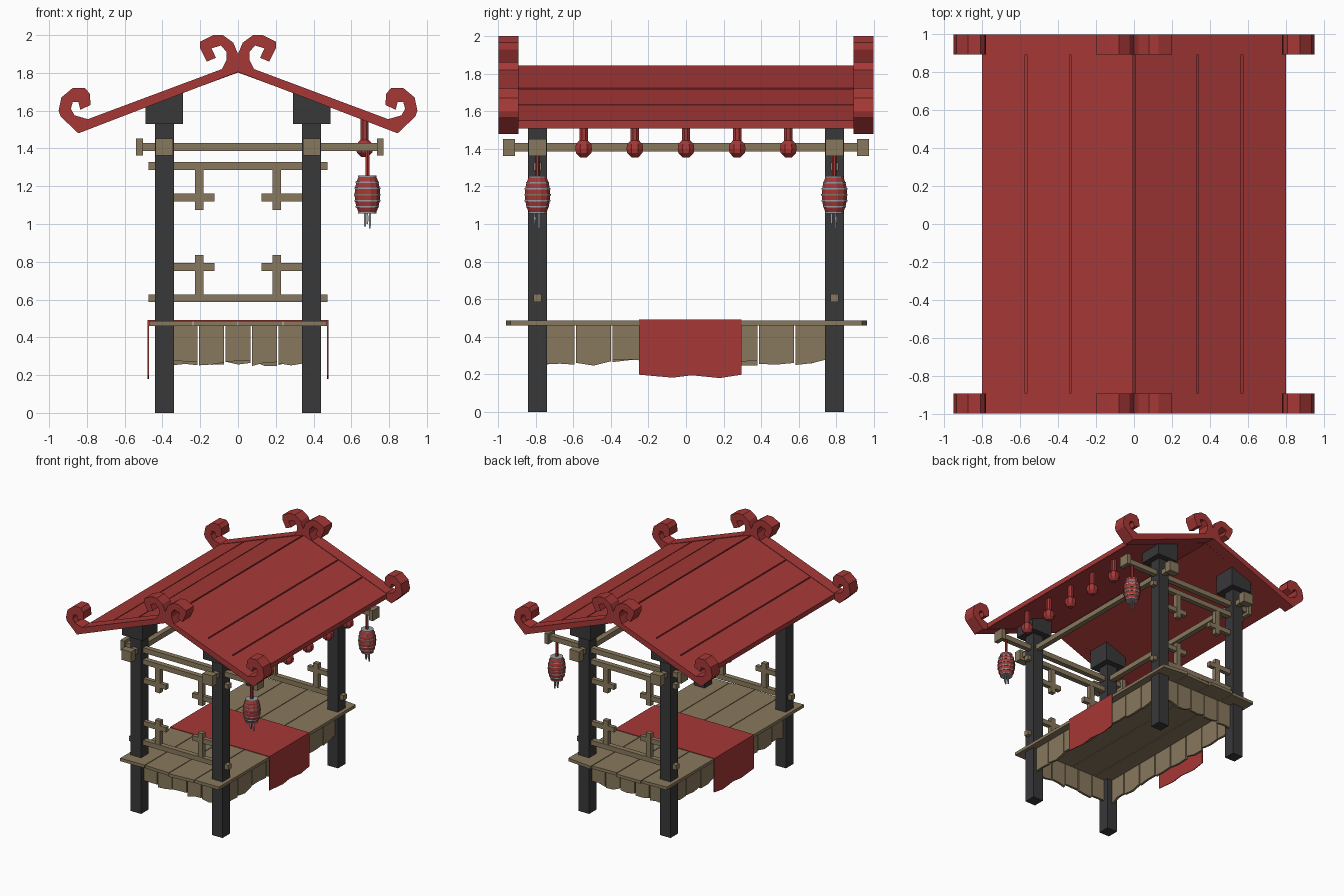
import bpy, bmesh, math, random

if "Cube" in bpy.data.objects:
    bpy.data.objects.remove(bpy.data.objects["Cube"])
random.seed(4)


def material(name, rgb):
    m = bpy.data.materials.new(name)
    m.diffuse_color = (*rgb, 1)
    m.use_nodes = True
    m.node_tree.nodes["Principled BSDF"].inputs["Base Color"].default_value = m.diffuse_color
    return m


RED = material("red_paint", (0.38, 0.04, 0.038))
WOOD = material("weathered_wood", (0.25, 0.19, 0.11))
DARK = material("dark_timber", (0.04, 0.04, 0.042))
GREY = material("grey_trim", (0.33, 0.34, 0.36))


def finish(name, bm, mat):
    bmesh.ops.recalc_face_normals(bm, faces=bm.faces)
    me = bpy.data.meshes.new(name)
    bm.to_mesh(me)
    bm.free()
    ob = bpy.data.objects.new(name, me)
    me.materials.append(mat)
    bpy.context.collection.objects.link(ob)
    return ob


def prism(name, pts, axis, a, b, mat):
    """Extrude a 2D outline along an axis from a to b."""
    put = {"x": lambda u, v, t: (t, u, v),
           "y": lambda u, v, t: (u, t, v),
           "z": lambda u, v, t: (u, v, t)}[axis]
    bm = bmesh.new()
    lo = [bm.verts.new(put(u, v, a)) for u, v in pts]
    hi = [bm.verts.new(put(u, v, b)) for u, v in pts]
    bm.faces.new(lo)
    bm.faces.new(hi)
    n = len(pts)
    for i in range(n):
        j = (i + 1) % n
        bm.faces.new((lo[i], lo[j], hi[j], hi[i]))
    return finish(name, bm, mat)


def box(name, x0, x1, y0, y1, z0, z1, mat):
    return prism(name, [(x0, y0), (x1, y0), (x1, y1), (x0, y1)], "z", z0, z1, mat)


def lathe(name, profile, x, y, sides, mat):
    """Turn (radius, height) pairs about a vertical axis."""
    bm = bmesh.new()
    rings = []
    for r, z in profile:
        rings.append([bm.verts.new((x + r * math.cos(2 * math.pi * (k + .5) / sides),
                                    y + r * math.sin(2 * math.pi * (k + .5) / sides), z))
                      for k in range(sides)])
    for p, q in zip(rings, rings[1:]):
        for k in range(sides):
            j = (k + 1) % sides
            bm.faces.new((p[k], p[j], q[j], q[k]))
    bm.faces.new(rings[0])
    bm.faces.new(rings[-1])
    return finish(name, bm, mat)


def roof_top(x):
    return 1.846 - 0.37 * abs(x)


# Posts with sloped capital blocks
for sx in (-1, 1):
    for y in (-0.79, 0.79):
        box("post", sx * .39 - .05, sx * .39 + .05, y - .05, y + .05, 0, 1.55, DARK)
        prism("post_capital", [(sx * .29, 1.53), (sx * .49, 1.53),
                               (sx * .49, roof_top(.49) - .03), (sx * .29, roof_top(.29) - .03)],
              "y", y - .1, y + .1, DARK)

# Roof boards: three per slope with narrow gaps over a thin underlay
for s in (-1, 1):
    for x0, x1 in ((.006, .332), (.341, .565), (.574, .8)):
        prism("roof_board", [(s * x0, roof_top(x0)), (s * x1, roof_top(x1)),
                             (s * x1, roof_top(x1) - .042), (s * x0, roof_top(x0) - .042)],
              "y", -.9, .9, RED)
    prism("roof_underlay", [(0, 1.822), (s * .795, roof_top(.795) - .024),
                            (s * .795, roof_top(.795) - .044), (0, 1.802)],
          "y", -.9, .9, RED)

# Gable boards with curled ends
curl = [(0, 1.805), (0, 1.90), (.025, 1.96), (.08, 2.0), (.13, 2.0), (.20, 1.965),
        (.20, 1.93), (.165, 1.86), (.117, 1.88), (.14, 1.93), (.09, 1.945), (.06, 1.91),
        (.06, 1.87), (.085, 1.82), (.795, 1.555), (.865, 1.575), (.885, 1.61),
        (.875, 1.645), (.845, 1.645), (.835, 1.605), (.78, 1.63), (.785, 1.69), (.81, 1.72),
        (.875, 1.72), (.935, 1.67), (.95, 1.60), (.94, 1.57), (.845, 1.48)]
for s in (-1, 1):
    for y in (-.945, .945):
        prism("curled_gable_board", [(s * x, z) for x, z in curl], "y", y - .053, y + .053, RED)

# Long beams with end blocks
for x in (-.39, .39):
    box("long_beam", x - .022, x + .022, -.96, .96, 1.386, 1.43, WOOD)
    for y in (-.942, .942):
        box("long_beam_end", x - .047, x + .047, y - .031, y + .031, 1.362, 1.453, WOOD)

# End frames: cross beams, rails and lattice
for y in (-.79, .79):
    box("cross_beam", -.53, .76, y - .022, y + .022, 1.386, 1.43, WOOD)
    for x in (-.522, .753):
        box("cross_beam_end", x - .018, x + .018, y - .047, y + .047, 1.362, 1.453, WOOD)
    for z in (.607, 1.306):
        box("rail", -.475, .475, y - .022, y + .022, z - .021, z + .021, WOOD)
    for s in (-1, 1):
        for v0, v1, hz in ((1.075, 1.295, 1.14), (.62, .835, .772)):
            box("lattice_upright", s * .205 - .023, s * .205 + .023, y - .02, y + .02, v0, v1, WOOD)
            x0, x1 = sorted((s * .35, s * .125))
            box("lattice_arm", x0, x1, y - .018, y + .018, hz - .021, hz + .021, WOOD)

# Counter planks with uneven ends
for i in range(4):
    x0, x1 = -.475 + i * .2375 + .003, -.475 + (i + 1) * .2375 - .003
    e = [random.uniform(.93, .965) for _ in range(4)]
    prism("counter_plank", [(x0, -e[0]), (x1, -e[1]), (x1, e[2]), (x0, e[3])],
          "z", .46, .486, WOOD)


def skirt(axis, edges, offset):
    """Row of hanging boards with ragged lower edges."""
    for a, b in zip(edges, edges[1:]):
        lows = [random.uniform(.245, .28) for _ in range(3)]
        pts = [(a + .004, .462), (a + .004, lows[0]), ((a + b) / 2, lows[1]),
               (b - .004, lows[2]), (b - .004, .462)]
        prism("skirt_board", pts, axis, offset - .01, offset + .01, WOOD)


# Skirt boards on all four sides
for s in (-1, 1):
    skirt("y", [-.35, -.21, -.07, .07, .21, .35], s * .79)
    skirt("x", [-.75, -.59, -.395, -.2, -.005, .19, .385, .58, .75], s * .4)

# Runner cloth over the counter
box("cloth_top", -.478, .478, -.25, .295, .485, .491, RED)
for s in (-1, 1):
    x0, x1 = sorted((s * .472, s * .478))
    prism("cloth_drape", [(-.25, .49), (-.25, .198), (-.16, .19), (-.07, .182), (.03, .195),
                          (.18, .18), (.295, .198), (.295, .49)], "x", x0, x1, RED)

# Lanterns: ribbed body, rings, cord and tassel
for y in (-.79, .79):
    x = .685
    z0, z1 = 1.06, 1.252

    def radius(z):
        return .07 - .022 * abs((z - 1.156) / .096) ** 2.2

    lathe("lantern_body", [(radius(z), z) for z in [z0 + (z1 - z0) * k / 6 for k in range(7)]],
          x, y, 12, RED)
    for k in range(7):
        z = z0 + (z1 - z0) * k / 6
        r = radius(z) + .003
        lathe("lantern_ring", [(r, z - .004), (r, z + .004)], x, y, 12, WOOD if k == 3 else GREY)
    lathe("lantern_cord", [(.012, 1.25), (.012, 1.39)], x, y, 6, RED)
    for k in range(3):
        a = 2 * math.pi * k / 3 + .5
        dx, dy = .015 * math.cos(a), .015 * math.sin(a)
        lathe("lantern_tassel", [(.006, .975 + .012 * k), (.008, 1.03), (.006, 1.06)],
              x + dx, y + dy, 4, GREY)

# Eave pendants along the right side
for y in (-.545, -.2725, 0, .2725, .545):
    lathe("eave_pendant", [(.02, 1.355), (.044, 1.378), (.048, 1.4), (.044, 1.425), (.024, 1.445),
                           (.024, 1.57)], .67, y, 8, RED)
